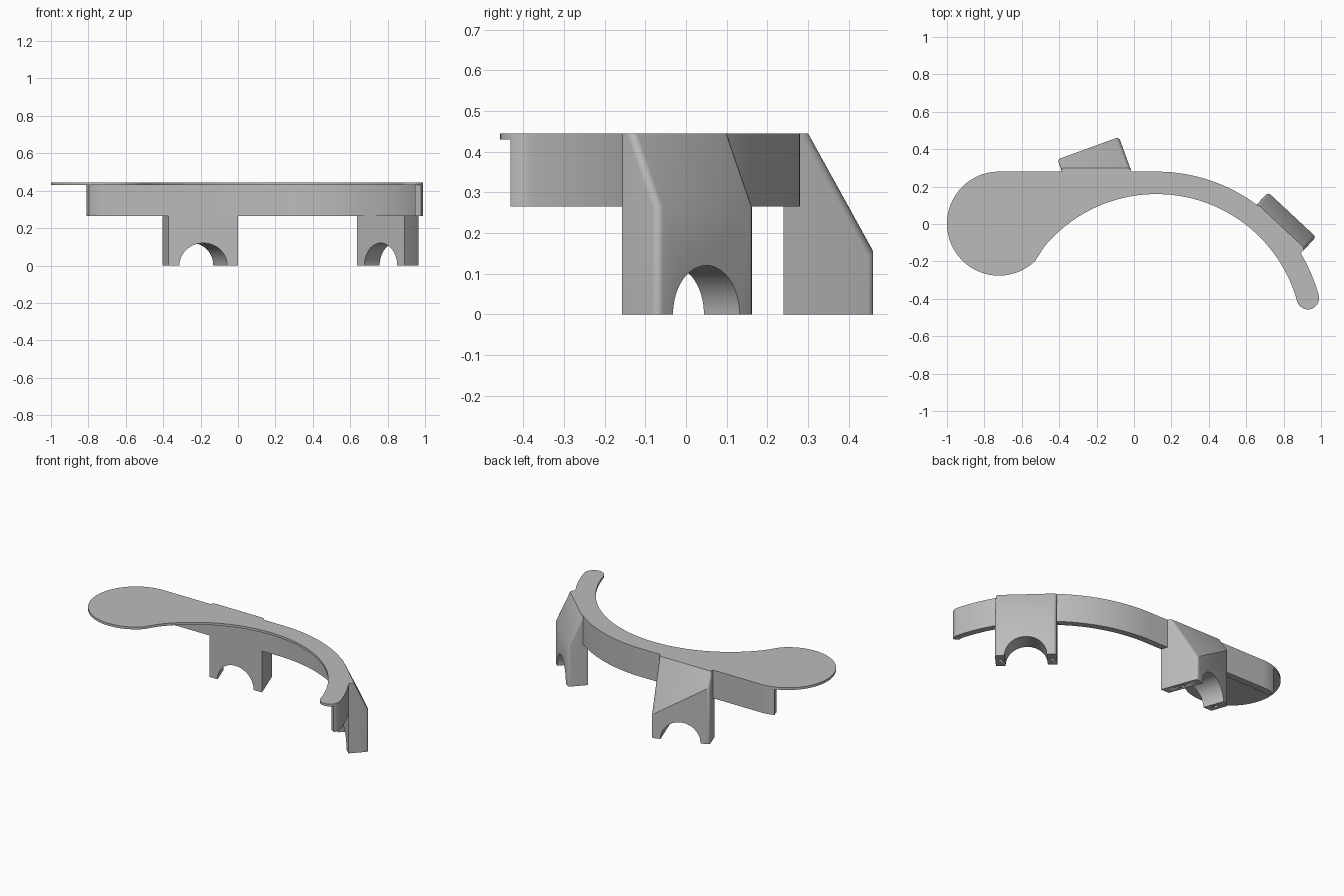
import bpy, bmesh, math
from mathutils import Vector, Matrix

TOP = 0.445
DISC, DISC_R = (-0.722, 0.002), 0.278      # broad rounded pad
ARC, OUTER, INNER = (0.12, -0.62), 0.90, 0.78   # curved arm
TIP_R, TIP_ANGLE = 0.06, 15.4
TIP = (ARC[0] + 0.84 * math.cos(math.radians(TIP_ANGLE)),
       ARC[1] + 0.84 * math.sin(math.radians(TIP_ANGLE)))

default = bpy.data.objects.get("Cube")
if default:
    bpy.data.objects.remove(default, do_unlink=True)

grey = bpy.data.materials.new("light_grey")
grey.use_nodes = True
grey.diffuse_color = (0.5, 0.5, 0.5, 1)
grey.node_tree.nodes["Principled BSDF"].inputs["Base Color"].default_value = (0.5, 0.5, 0.5, 1)


def arc(center, r, start, end, steps):
    angles = [math.radians(start + (end - start) * i / steps) for i in range(steps + 1)]
    return [(center[0] + r * math.cos(a), center[1] + r * math.sin(a)) for a in angles]


def make_object(name, bm):
    bmesh.ops.recalc_face_normals(bm, faces=bm.faces)
    mesh = bpy.data.meshes.new(name)
    bm.to_mesh(mesh)
    bm.free()
    mesh.materials.append(grey)
    mesh.shade_smooth()
    mesh.set_sharp_from_angle(angle=math.radians(30))
    obj = bpy.data.objects.new(name, mesh)
    bpy.context.collection.objects.link(obj)
    return obj


def slab(name, outline, z0, z1):
    bm = bmesh.new()
    face = bm.faces.new([bm.verts.new((x, y, z0)) for x, y in outline])
    out = bmesh.ops.extrude_face_region(bm, geom=[face])
    verts = [g for g in out["geom"] if isinstance(g, bmesh.types.BMVert)]
    bmesh.ops.translate(bm, verts=verts, vec=(0, 0, z1 - z0))
    return make_object(name, bm)


def leg(name, mid, angle, back, back_skew, cut_point, cut_normal, pin_depth):
    """Arched foot; mid is the middle of its outer face, angle its outward direction."""
    n = Vector((math.cos(math.radians(angle)), math.sin(math.radians(angle)), 0))
    u = Vector((n.y, -n.x, 0))
    mid = Vector((*mid, 0))
    half = 0.175
    profile = [(half, 0), (half, TOP), (-half, TOP), (-half, 0)]
    profile += arc((0, 0), 0.12, 180, 0, 32)

    bm = bmesh.new()
    front = [bm.verts.new(mid + u * s + Vector((0, 0, z))) for s, z in profile]
    rear = [bm.verts.new(mid + u * s + n * (back + back_skew * s) + Vector((0, 0, z)))
            for s, z in profile]
    bm.faces.new(front)
    bm.faces.new(rear[::-1])
    for i in range(len(profile)):
        j = (i + 1) % len(profile)
        bm.faces.new((front[i], rear[i], rear[j], front[j]))

    # Sloping shoulder
    cut = bmesh.ops.bisect_plane(bm, geom=bm.verts[:] + bm.edges[:] + bm.faces[:],
                                 plane_co=cut_point, plane_no=cut_normal, clear_outer=True)
    edges = [g for g in cut["geom_cut"] if isinstance(g, bmesh.types.BMEdge)]
    bmesh.ops.edgenet_fill(bm, edges=edges)
    bmesh.ops.recalc_face_normals(bm, faces=bm.faces)

    # Rounded outer corners, up the foot and along the slope
    def rounded(edge):
        if len(edge.link_faces) != 2:
            return False
        a, b = sorted((f.normal for f in edge.link_faces), key=lambda v: abs(v.dot(u)))
        on_side = all(abs((v.co - mid).dot(u)) > half - 0.001 for v in edge.verts)
        return on_side and abs(b.dot(u)) > 0.99 and a.dot(n) > 0.3
    bmesh.ops.bevel(bm, geom=[e for e in bm.edges if rounded(e)], offset=0.018,
                    segments=4, profile=0.5, affect='EDGES')
    obj = make_object(name, bm)

    # Pin holes in the soles
    bm = bmesh.new()
    for side in (-1, 1):
        spot = mid + u * side * 0.147 + n * (pin_depth + back_skew * side * 0.07)
        bmesh.ops.create_cone(bm, cap_ends=True, segments=16, radius1=0.011, radius2=0.011,
                              depth=0.1, matrix=Matrix.Translation(spot))
    cutter = make_object(name + "_pin_cutter", bm)
    cutter.hide_render = True
    mod = obj.modifiers.new("pin_holes", 'BOOLEAN')
    mod.operation, mod.object, mod.solver = 'DIFFERENCE', cutter, 'EXACT'
    bpy.context.view_layer.objects.active = obj
    bpy.ops.object.modifier_apply(modifier=mod.name)
    bpy.data.objects.remove(cutter, do_unlink=True)
    return obj


# Thin top plate: pad, tapering into the curved arm with a rounded tip
plate = arc(DISC, DISC_R, 90, 314, 56)
plate += arc(ARC, INNER, 140, TIP_ANGLE, 60)
plate += arc(TIP, TIP_R, 180 + TIP_ANGLE, 360 + TIP_ANGLE, 20)[1:-1]
plate += arc(ARC, OUTER, TIP_ANGLE, 90, 48)
slab("top_plate", plate, 0.43, TOP)


# Skirt wall hanging below the outer edge
def skirt_line(inset):
    return (arc(DISC, DISC_R - inset, 108.5, 90, 6)
            + arc(ARC, OUTER - inset, 90, TIP_ANGLE, 48)
            + arc(TIP, TIP_R - inset, TIP_ANGLE, -36, 8)[1:])


slab("skirt_wall", skirt_line(0) + skirt_line(0.04)[::-1], 0.265, 0.4305)

# Two arched legs
leg("rear_leg", (-0.245, 0.405), 110, -0.1755, -0.364,
    Vector((0, 0.30, TOP)), Vector((0, 0.28, 0.155)), -0.09)
lean = Vector((math.cos(math.radians(47)), math.sin(math.radians(47)), 0))
leg("side_leg", (0.845, 0.05), 47, -0.12, 0,
    Vector((0.845, 0.05, 0.265)), lean * 0.18 + Vector((0, 0, 0.085)), -0.06)
